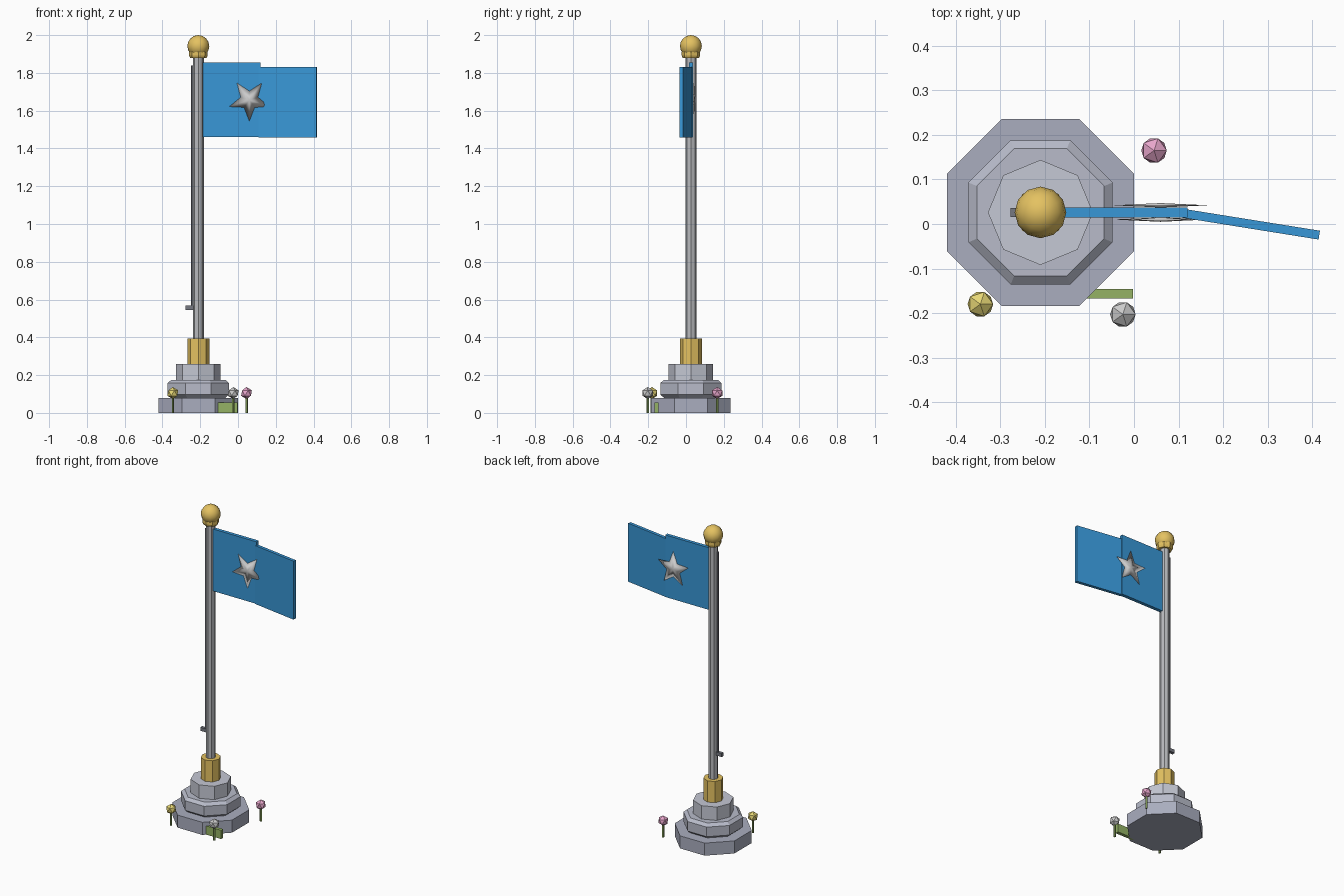
import bpy, bmesh, math
from mathutils import Matrix, Vector

if "Cube" in bpy.data.objects:
    bpy.data.objects.remove(bpy.data.objects["Cube"])

CX, CY = -0.21, 0.026


def mat(name, r, g, b):
    m = bpy.data.materials.new(name)
    m.diffuse_color = (r, g, b, 1)
    m.use_nodes = True
    m.node_tree.nodes["Principled BSDF"].inputs["Base Color"].default_value = m.diffuse_color
    return m


STONE_DARK = mat("stone_dark", 0.40, 0.42, 0.52)
STONE_MID = mat("stone_mid", 0.48, 0.50, 0.59)
STONE_LIGHT = mat("stone_light", 0.56, 0.58, 0.66)
GOLD = mat("gold", 0.78, 0.54, 0.12)
STEEL = mat("steel", 0.48, 0.49, 0.51)
DARK = mat("dark", 0.18, 0.19, 0.22)
BLUE = mat("blue", 0.04, 0.31, 0.68)
PALE = mat("pale", 0.80, 0.80, 0.80)
GREEN = mat("green", 0.30, 0.45, 0.13)
YELLOW = mat("yellow", 0.80, 0.68, 0.18)
PINK = mat("pink", 0.80, 0.38, 0.60)


def finish(name, bm, material, smooth=False):
    bmesh.ops.recalc_face_normals(bm, faces=bm.faces)
    for f in bm.faces:
        f.smooth = smooth
    me = bpy.data.meshes.new(name)
    bm.to_mesh(me)
    bm.free()
    me.materials.append(material)
    ob = bpy.data.objects.new(name, me)
    bpy.context.collection.objects.link(ob)
    return ob


def lathe(name, profile, sides, material, x=CX, y=CY, turn=0.0):
    """Closed solid from (radius, z) rings."""
    bm = bmesh.new()
    rings = []
    for r, z in profile:
        angles = [turn + 2 * math.pi * i / sides for i in range(sides)]
        rings.append([bm.verts.new((x + r * math.cos(a), y + r * math.sin(a), z)) for a in angles])
    for a, b in zip(rings, rings[1:]):
        for i in range(sides):
            j = (i + 1) % sides
            bm.faces.new((a[i], a[j], b[j], b[i]))
    bm.faces.new(rings[0])
    bm.faces.new(rings[-1])
    return finish(name, bm, material)


def box(name, center, size, material, turn=0.0):
    bm = bmesh.new()
    m = Matrix.Translation(center) @ Matrix.Rotation(turn, 4, 'Z') @ Matrix.Diagonal((*size, 1))
    bmesh.ops.create_cube(bm, size=1, matrix=m)
    return finish(name, bm, material)


def star(name, center, up):
    """Shallow double-sided five-point star facing y."""
    bm = bmesh.new()
    rim = []
    for i in range(10):
        r = 0.112 if i % 2 == 0 else 0.048
        a = math.pi / 2 + i * math.pi / 5
        rim.append(bm.verts.new(Vector(center) + Vector((r * math.cos(a), 0, up * r * math.sin(a)))))
    for d in (-0.005, 0.005):
        tip = bm.verts.new(Vector(center) + Vector((0, d, 0)))
        for i in range(10):
            bm.faces.new((rim[i], rim[(i + 1) % 10], tip))
    return finish(name, bm, PALE, True)


# stepped stone plinth
k = 1 / math.cos(math.pi / 8)
lathe("base_step", [(0.21 * k, 0), (0.21 * k, 0.08)], 8, STONE_DARK, turn=math.pi / 8)
lathe("middle_step", [(0.143 * k, 0.08), (0.162 * k, 0.097), (0.162 * k, 0.158), (0.143 * k, 0.175)],
      8, STONE_MID, turn=math.pi / 8)
lathe("top_step", [(0.118, 0.175), (0.118, 0.26)], 8, STONE_LIGHT)

# pole with gold fittings
lathe("pole_socket", [(0.058, 0.26), (0.058, 0.395)], 8, GOLD)
lathe("pole", [(0.029, 0.39), (0.029, 1.885)], 8, STEEL)
lathe("finial_collar", [(0.043, 1.878), (0.049, 1.892), (0.049, 1.91)], 8, GOLD)
bm = bmesh.new()
bmesh.ops.create_uvsphere(bm, u_segments=12, v_segments=8, radius=0.058,
                          matrix=Matrix.Translation((CX, CY, 1.942)))
finish("finial_ball", bm, GOLD, True)

# halyard and cleat
lathe("halyard", [(0.007, 0.55), (0.007, 1.84)], 6, DARK, x=-0.243)
box("cleat", (-0.255, CY, 0.557), (0.044, 0.02, 0.022), DARK)

# flag in two angled panels
box("flag_inner_panel", (-0.0325, CY, 1.6575), (0.305, 0.022, 0.395), BLUE)
a, b = Vector((0.11, 0.024)), Vector((0.416, -0.025))
d, mid = b - a, (a + b) / 2
box("flag_outer_panel", (mid.x, mid.y, 1.644), (d.length, 0.02, 0.372), BLUE, math.atan2(d.y, d.x))
star("star_front", (0.06, 0.010, 1.656), -1)
star("star_back", (0.06, 0.042, 1.656), 1)

# flowers and grass tuft
for n, x, y, m in (("yellow", -0.345, -0.18, YELLOW), ("white", -0.025, -0.203, PALE),
                   ("pink", 0.045, 0.165, PINK)):
    lathe(n + "_flower_stem", [(0.007, 0), (0.007, 0.09)], 5, GREEN, x, y)
    bm = bmesh.new()
    bmesh.ops.create_icosphere(bm, subdivisions=1, radius=0.032,
                               matrix=Matrix.Translation((x, y, 0.105)))
    finish(n + "_flower_head", bm, m)
box("grass_tuft", (-0.066, -0.157, 0.0275), (0.128, 0.021, 0.055), GREEN)
